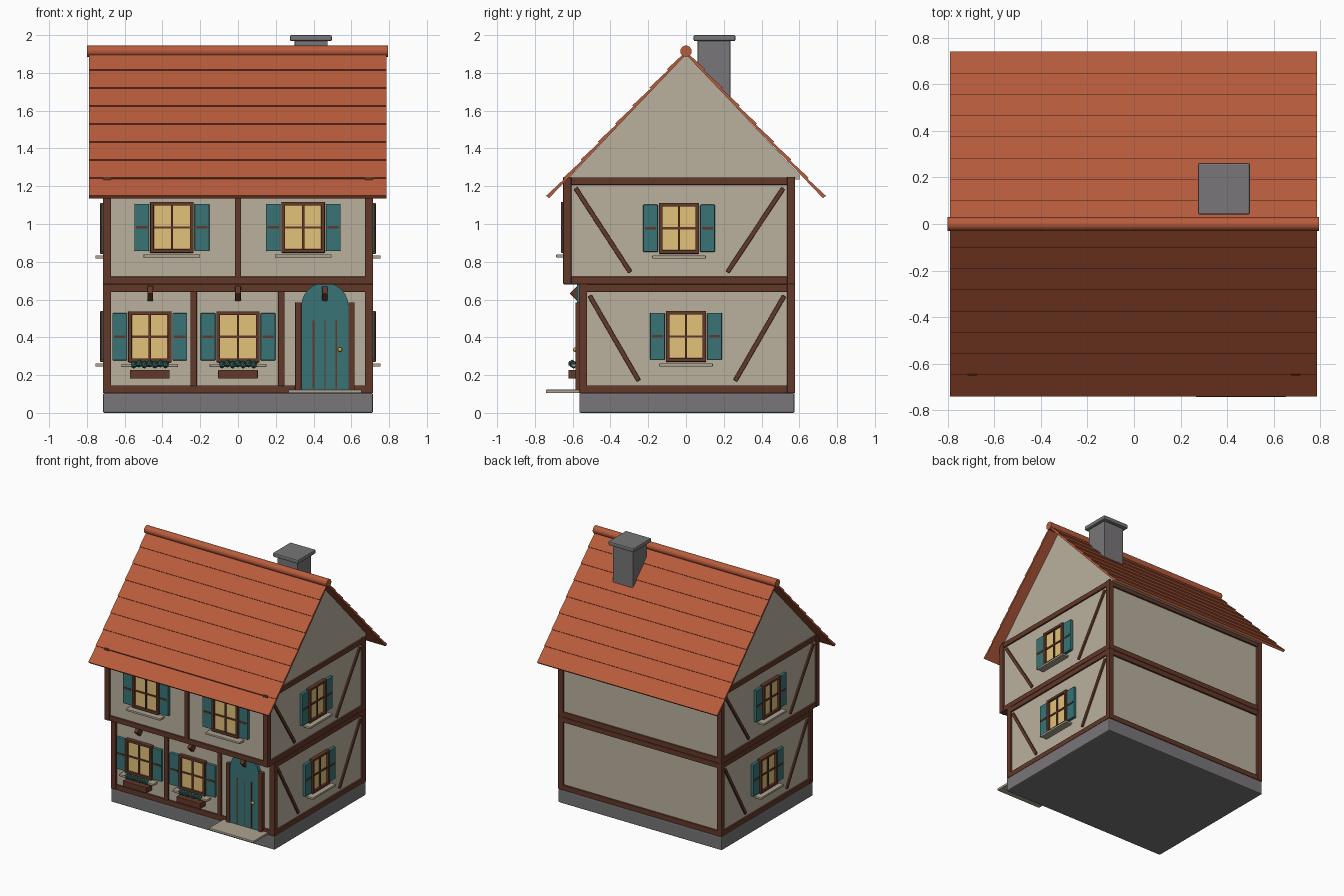
import bpy, bmesh, math
from mathutils import Matrix, Vector

if "Cube" in bpy.data.objects:
    bpy.data.objects.remove(bpy.data.objects["Cube"])


def material(name, r, g, b):
    lin = [((c / 255 + 0.055) / 1.055) ** 2.4 for c in (r, g, b)]
    m = bpy.data.materials.new(name)
    m.diffuse_color = (*lin, 1)
    m.use_nodes = True
    m.node_tree.nodes["Principled BSDF"].inputs["Base Color"].default_value = m.diffuse_color
    return m


ROOF = material("roof_red", 184, 92, 60)
WALL = material("plaster", 186, 177, 159)
WOOD = material("dark_timber", 98, 56, 40)
TEAL = material("teal_paint", 56, 116, 118)
GLASS = material("warm_glass", 226, 194, 122)
STONE = material("grey_stone", 120, 118, 120)
SILL = material("pale_stone", 172, 163, 144)
LEAF = material("leaf_green", 46, 100, 92)
GOLD = material("brass", 214, 170, 70)
I = Matrix.Identity(4)


def finish(name, bm, mat, M=I, bevel=0.0):
    bmesh.ops.transform(bm, matrix=M, verts=bm.verts)
    bmesh.ops.recalc_face_normals(bm, faces=bm.faces)
    me = bpy.data.meshes.new(name)
    bm.to_mesh(me)
    bm.free()
    me.materials.append(mat)
    ob = bpy.data.objects.new(name, me)
    bpy.context.collection.objects.link(ob)
    if bevel:
        mod = ob.modifiers.new("soft_edges", "BEVEL")
        mod.width, mod.segments = bevel, 2
    return ob


def box(name, x, y, z, mat, M=I, bevel=0.0):
    """Box from ranges (min, max) on each axis, placed by M."""
    bm = bmesh.new()
    bmesh.ops.create_cube(bm, size=1)
    for v in bm.verts:
        v.co = [a[0] if c < 0 else a[1] for c, a in zip(v.co, (x, y, z))]
    return finish(name, bm, mat, M, bevel)


def prism(name, yz, x0, x1, mat, M=I):
    """Side profile extruded along x."""
    bm = bmesh.new()
    f = bm.faces.new([bm.verts.new((x0, y, z)) for y, z in yz])
    ext = bmesh.ops.extrude_face_region(bm, geom=[f])["geom"]
    bmesh.ops.translate(bm, vec=(x1 - x0, 0, 0),
                        verts=[g for g in ext if isinstance(g, bmesh.types.BMVert)])
    return finish(name, bm, mat, M)


# Stone base, two storeys and gable
box("stone_base", (-.715, .715), (-.565, .575), (0, .105), STONE, bevel=.008)
box("lower_wall", (-.7, .7), (-.55, .56), (.1, .69), WALL)
box("upper_wall", (-.7, .7), (-.632, .56), (.685, 1.24), WALL)
prism("gable", [(-.63, 1.235), (.6, 1.235), (.6, 1.262), (0, 1.9), (-.61, 1.255)], -.7, .7, WALL)

# Timber frame: corner posts and ring beams of both storeys
B = .004
for label, front, z0, z1 in (("lower", -.567, .105, .683), ("upper", -.65, .681, 1.25)):
    for s in (-1, 1):
        xs = sorted((s * .672, s * .715))
        box(label + "_front_post", xs, (front, front + .043), (z0, z1), WOOD, bevel=B)
        box(label + "_back_post", xs, (.535, .577), (z0, z1), WOOD, bevel=B)
    for za, zb in ((z0, z0 + .04), (z1 - .043, z1 - .003)):
        box(label + "_front_beam", (-.7, .7), (front + .004, front + .04), (za, zb), WOOD, bevel=B)
        box(label + "_back_beam", (-.7, .7), (.54, .574), (za, zb), WOOD, bevel=B)
        for s in (-1, 1):
            box(label + "_side_beam", sorted((s * .68, s * .712)), (front + .01, .57), (za, zb), WOOD, bevel=B)
for x in (-.235, .23):
    box("lower_stud", (x - .017, x + .017), (-.564, -.54), (.14, .645), WOOD, bevel=B)
box("upper_stud", (-.017, .017), (-.647, -.62), (.715, 1.215), WOOD, bevel=B)

# Diagonal braces on both side walls: (y, z) top to (y, z) foot
for a, b in (((-.51, .62), (-.25, .17)), ((.52, .62), (.26, .17)),
             ((-.585, 1.19), (-.295, .745)), ((.515, 1.19), (.22, .745))):
    a, b = Vector((0, *a)), Vector((0, *b))
    d = b - a
    for s in (-1, 1):
        M = Matrix.Translation((a + b) / 2 + Vector((s * .7, 0, 0))) @ Matrix.Rotation(
            math.atan2(-d.y, d.z), 4, "X")
        box("diagonal_brace", (-.011, .011), (-.012, .012), (-d.length / 2, d.length / 2), WOOD, M, B)


# Window with shutters; local x along the wall, -y outward, z from window centre
def window(M, hw=.115, flowers=False):
    h = .135
    box("window_pane", (-hw + .01, hw - .01), (-.014, .01), (-h + .01, h - .01), GLASS, M)
    for s in (-1, 1):
        box("window_jamb", sorted((s * hw, s * (hw - .02))), (-.03, .01), (-h, h), WOOD, M, B)
        box("window_rail", (-hw, hw), (-.029, .01), sorted((s * h, s * (h - .02))), WOOD, M, B)
        box("shutter", sorted((s * (hw + .005), s * (hw + .083))), (-.022, .01), (-.125, .125), TEAL, M, B)
        box("shutter_bar", sorted((s * (hw + .014), s * (hw + .074))), (-.026, 0), (-.007, .007), WOOD, M)
    box("mullion", (-.006, .006), (-.022, 0), (-h, h), WOOD, M)
    box("transom", (-hw, hw), (-.021, 0), (-.006, .006), WOOD, M)
    box("window_sill", (-hw - .035, hw + .035), (-.055, .01), (-.16, -.143), SILL, M, B)
    if flowers:
        box("flower_box", (-.105, .105), (-.072, -.005), (-.222, -.176), WOOD, M, B)
        for i in range(7):
            bm = bmesh.new()
            bmesh.ops.create_icosphere(bm, subdivisions=1, radius=.021)
            x = -.084 + i * .028
            finish("flower_leaves", bm, LEAF,
                   M @ Matrix.Translation((x, -.045 - .008 * (i % 2), -.148 + .006 * (i % 2))))
    return


T = Matrix.Translation
for x in (-.35, .345):
    window(T((x, -.632, .982)))
for x in (-.467, 0):
    window(T((x, -.55, .403)), flowers=True)
for s in (-1, 1):
    R = Matrix.Rotation(s * math.pi / 2, 4, "Z")
    window(T((s * .7, 0, .405)) @ R, hw=.107)
    window(T((s * .7, -.037, .977)) @ R, hw=.107)

# Arched door: half-round top over a rectangle
DX, DR = .46, .125
bm = bmesh.new()
outline = [(DX - DR, .12), (DX + DR, .12)] + [
    (DX + DR * math.cos(k * math.pi / 12), .565 + DR * math.sin(k * math.pi / 12)) for k in range(13)]
face = bm.faces.new([bm.verts.new((x, -.577, z)) for x, z in outline])
ext = bmesh.ops.extrude_face_region(bm, geom=[face])["geom"]
bmesh.ops.translate(bm, vec=(0, .04, 0), verts=[g for g in ext if isinstance(g, bmesh.types.BMVert)])
finish("door", bm, TEAL)
for s in (-1, 1):
    box("door_post", sorted((DX + s * .124, DX + s * .158)), (-.585, -.54), (.12, .585), WOOD, bevel=B)
for x in (-.06, .06):
    box("door_groove", (DX + x - .005, DX + x + .005), (-.581, -.57), (.13, .49), WOOD)
box("door_groove", (DX - .002, DX + .002), (-.579, -.57), (.13, .49), WOOD)
bm = bmesh.new()
bmesh.ops.create_uvsphere(bm, u_segments=12, v_segments=8, radius=.012)
for f in bm.faces:
    f.smooth = True
finish("door_knob", bm, GOLD, T((.54, -.587, .335)))
box("doorstep", (.265, .655), (-.742, -.55), (.105, .123), SILL, bevel=B)

# Corbels under the overhang
for x in (-.465, 0, DX):
    box("corbel", (x - .015, x + .015), (-.03, .03), (-.03, .03), WOOD,
        T((0, -.573, .632)) @ Matrix.Rotation(math.pi / 4, 4, "X"), B)

# Roof: each slope is a stepped profile of eight overlapping rows
ROWS, EAVE, RIDGE_Z, DROP = 8, .73, 1.905, .765
length = math.hypot(EAVE, DROP)
ny, nz = DROP / length, EAVE / length
for s, label in ((-1, "front_roof"), (1, "back_roof")):
    top = []
    for i in range(ROWS):
        for k, t in ((i, .006), (i + 1, .014)):
            f = k / ROWS
            top.append((s * (f * EAVE + ny * t), RIDGE_Z - f * DROP + nz * t))
    under = [(s * (EAVE - ny * .006), RIDGE_Z - DROP - nz * .006), (0, RIDGE_Z - .008)]
    prism(label, top + under, -.79, .785, ROOF)
bm = bmesh.new()
bmesh.ops.create_cone(bm, cap_ends=True, segments=16, radius1=.03, radius2=.03, depth=1.595)
for f in bm.faces:
    f.smooth = len(f.verts) == 4
finish("ridge_tile", bm, ROOF, T((-.003, 0, 1.915)) @ Matrix.Rotation(math.pi / 2, 4, "Y"))

# Chimney
box("chimney", (.3, .475), (.062, .235), (1.6, 1.975), STONE, bevel=B)
box("chimney_cap", (.275, .497), (.04, .262), (1.968, 2.0), STONE, bevel=.008)
